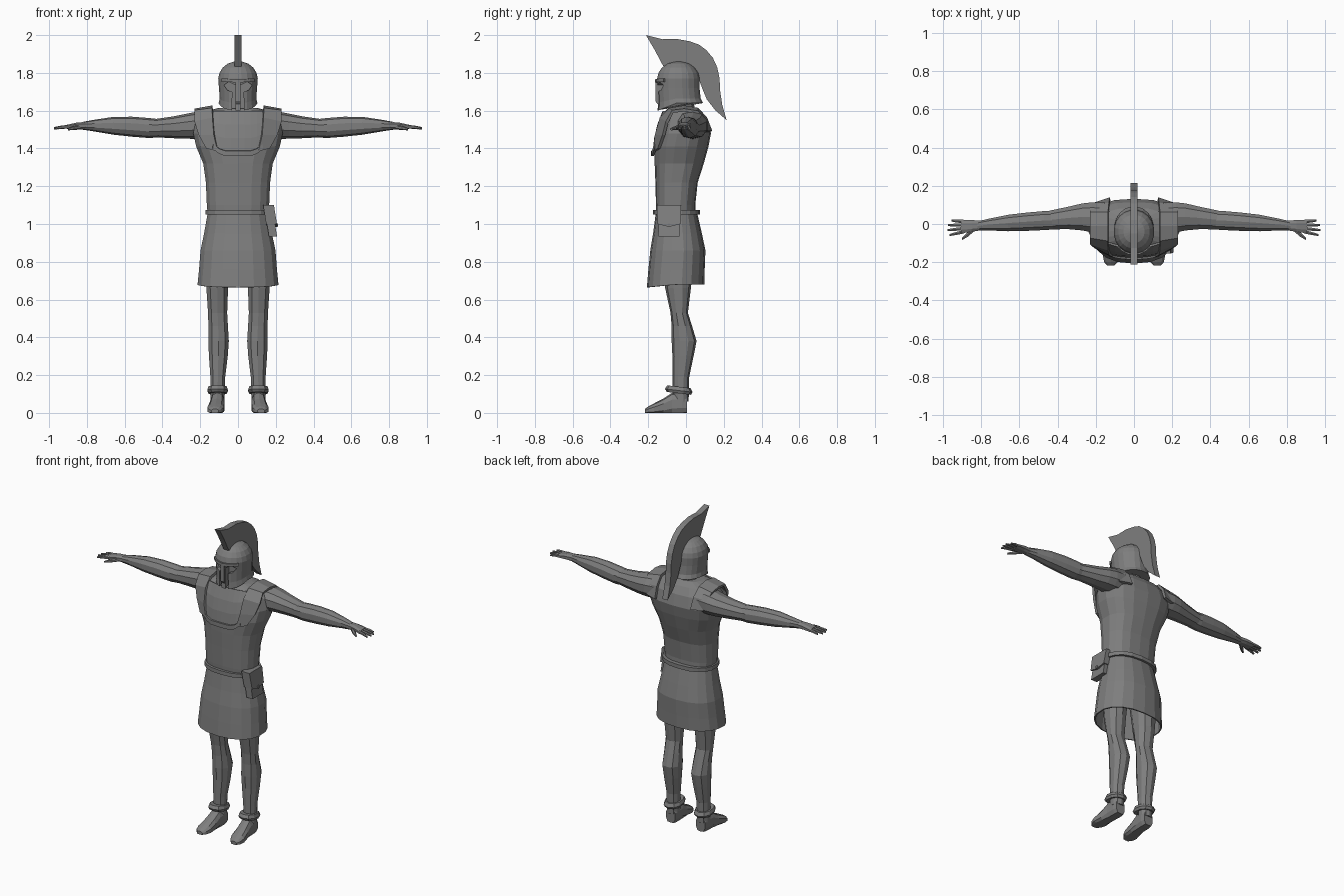
import bpy, bmesh, math
from mathutils import Vector

grey = bpy.data.materials.new("plain_grey")
grey.diffuse_color = (0.21, 0.21, 0.21, 1)


def finish(name, bm, mirror=False, solid=0):
    bmesh.ops.recalc_face_normals(bm, faces=bm.faces)
    me = bpy.data.meshes.new(name)
    bm.to_mesh(me)
    bm.free()
    me.materials.append(grey)
    ob = bpy.data.objects.new(name, me)
    bpy.context.collection.objects.link(ob)
    if solid:
        m = ob.modifiers.new("thickness", 'SOLIDIFY')
        m.thickness = solid
        m.offset = 0
    if mirror:
        m = ob.modifiers.new("mirror", 'MIRROR')
        m.use_axis = (True, False, False)
        m.use_mirror_merge = False
    return ob


def power(v, p):
    return math.copysign(abs(v) ** (2 / p), v)


def loft(name, axis, rings, n=8, p=2.0, mirror=False, caps=True, shift=None, solid=0):
    """Skin over rings (position, centre 1, centre 2, radius 1, radius 2)."""
    bm = bmesh.new()
    loops = []
    for t, c1, c2, r1, r2 in rings:
        loop = []
        for i in range(n):
            a = 2 * math.pi * (i + 0.5) / n
            u, v = c1 + r1 * power(math.cos(a), p), c2 + r2 * power(math.sin(a), p)
            co = {'x': (t, u, v), 'y': (u, t, v), 'z': (u, v, t)}[axis]
            loop.append(bm.verts.new(shift(Vector(co)) if shift else co))
        loops.append(loop)
    for a, b in zip(loops, loops[1:]):
        for i in range(n):
            j = (i + 1) % n
            bm.faces.new((a[i], a[j], b[j], b[i]))
    if caps:
        bm.faces.new(loops[0])
        bm.faces.new(loops[-1])
    return finish(name, bm, mirror, solid)


def sheet(name, rows, mirror=False, solid=0.012):
    """Thick sheet through a grid of points."""
    bm = bmesh.new()
    g = [[bm.verts.new(c) for c in row] for row in rows]
    for a, b in zip(g, g[1:]):
        for i in range(len(a) - 1):
            bm.faces.new((a[i], a[i + 1], b[i + 1], b[i]))
    return finish(name, bm, mirror, solid)


def prism(name, outline, x0, x1, lean=0, pivot=0, mirror=False):
    """Extrude a (y, z) outline along x; lean slides x with height."""
    bm = bmesh.new()
    ends = [[bm.verts.new((x + lean * (z - pivot), y, z)) for y, z in outline] for x in (x0, x1)]
    n = len(outline)
    for i in range(n):
        j = (i + 1) % n
        bm.faces.new((ends[0][i], ends[0][j], ends[1][j], ends[1][i]))
    for e in ends:
        bm.faces.new(e)
    return finish(name, bm, mirror)


def rect(y0, y1, z0, z1):
    return [(y0, z0), (y1, z0), (y1, z1), (y0, z1)]


# Torso: (height, centre x, centre y, half width, half depth)
TORSO = [(1.00, 0, -.05, .158, .103), (1.10, 0, -.055, .167, .104), (1.22, 0, -.05, .172, .112),
         (1.32, 0, -.036, .186, .130), (1.41, 0, -.024, .224, .143), (1.48, 0, -.010, .24, .142),
         (1.55, 0, -.010, .225, .125), (1.595, 0, -.015, .185, .10), (1.615, 0, -.02, .10, .07)]
loft("torso", 'z', TORSO, 18, 2.5)


def chest_y(x, z):
    """Front surface of the torso."""
    for a, b in zip(TORSO, TORSO[1:]):
        if a[0] <= z <= b[0]:
            f = (z - a[0]) / (b[0] - a[0])
            cy, rx, ry = (a[k] + f * (b[k] - a[k]) for k in (2, 3, 4))
            return cy - ry * max(0, 1 - (abs(x) / rx) ** 2.5) ** 0.4


# Chest plate with a raised lower rim
plate = []
for f, out in ((0, .013), (.1, .014), (.101, .005), (.4, .005), (.7, .005), (1, .004)):
    row = []
    for i in range(-4, 5):
        x = .033 * i
        low = 1.36 + (.04 if abs(i) == 4 else .012 if abs(i) == 3 else 0)
        z = low + f * (1.595 - low)
        row.append((x, chest_y(x, z) - out, z))
    plate.append(row)
sheet("chest_plate", plate)

# Shoulder straps: inner edge and outer edge from chest over to the back
strap = [((.105, -.168, 1.385), (.165, -.143, 1.40)), ((.125, -.158, 1.47), (.205, -.118, 1.47)),
         ((.133, -.132, 1.56), (.228, -.10, 1.54)), ((.135, -.085, 1.608), (.228, -.07, 1.596)),
         ((.135, -.01, 1.62), (.228, -.01, 1.603)), ((.135, .06, 1.608), (.228, .06, 1.592)),
         ((.13, .105, 1.56), (.222, .095, 1.55)), ((.125, .132, 1.49), (.205, .105, 1.49))]
sheet("shoulder_strap", strap, True, .016)


# Skirt with a hem that dips at the front, and belt
def hem(co):
    if co.z < .7:
        co.z -= .015 * max(0, -(co.y + .05) / .15)
    return co


loft("skirt", 'z', [(.68, 0, -.055, .213, .148), (.76, 0, -.05, .205, .145), (.86, 0, -.043, .197, .142),
                    (.95, 0, -.045, .178, .125), (1.05, 0, -.05, .160, .107)],
     18, 2.3, caps=False, shift=hem, solid=.008)
loft("belt", 'z', [(1.05, 0, -.05, .175, .125), (1.075, 0, -.05, .175, .125)], 18, 2.4)

# Belt pouch with flap and knob, leaning out at the bottom
prism("pouch", rect(-.145, -.035, .935, 1.09), .15, .193, -.16, 1.02)
prism("pouch_flap", [(-.15, 1.0), (-.09, .985), (-.03, 1.0), (-.025, 1.1), (-.155, 1.1)],
      .146, .203, -.16, 1.02)
loft("pouch_knob", 'x', [(.19, -.09, .995, .011, .011), (.213, -.09, .995, .009, .009)], 8)

# Neck and head
loft("neck", 'z', [(1.56, 0, -.02, .085, .075), (1.61, 0, -.02, .066, .066), (1.68, 0, -.03, .066, .066)], 10)


def cheek(co):
    if co.z < 1.7:
        co.z -= .04 * max(0, (-co.y - .05) / .1) * (1.7 - co.z) / .06
    return co


helmet = loft("helmet", 'z',
              [(1.64, 0, -.03, .104, .122), (1.665, 0, -.035, .098, .114), (1.72, 0, -.039, .102, .112),
               (1.77, 0, -.04, .106, .114), (1.80, 0, -.04, .099, .107), (1.828, 0, -.04, .082, .088),
               (1.849, 0, -.04, .055, .06), (1.86, 0, -.04, .02, .022)], 20, 2.1, shift=cheek)


# Face opening: eye holes and a slot on each side of the nose guard
def cut(outline):
    bm = bmesh.new()
    ends = [[bm.verts.new((x, y, z)) for x, z in outline] for y in (-.3, -.112)]
    n = len(outline)
    for i in range(n):
        j = (i + 1) % n
        bm.faces.new((ends[0][i], ends[0][j], ends[1][j], ends[1][i]))
    for e in ends:
        bm.faces.new(e)
    tool = finish("cutter", bm)
    tool.hide_render = True
    m = helmet.modifiers.new("cut", 'BOOLEAN')
    m.operation, m.object, m.solver = 'DIFFERENCE', tool, 'EXACT'
    bpy.context.view_layer.objects.active = helmet
    bpy.ops.object.modifier_apply(modifier="cut")
    bpy.data.objects.remove(tool)


for s in (1, -1):
    cut([(s * x, z) for x, z in ((.014, 1.55), (.032, 1.55), (.03, 1.70), (.055, 1.708),
                                 (.075, 1.735), (.05, 1.753), (.014, 1.735))])
# Raised brow and nose guard
sheet("brow_ridge", [[(x, -.04 - .118 * (1 - (x / .11) ** 2) ** .5, z + .10 * abs(x) - .5 * x * x)
                      for x in (-.085, -.06, -.03, 0, .03, .06, .085)] for z in (1.748, 1.765)], False, .01)
prism("nose_guard", [(-.148, 1.765), (-.16, 1.76), (-.162, 1.65), (-.152, 1.635), (-.142, 1.65)], -.012, .012)

# Tall crest
prism("crest", [(-.212, 2.0), (-.125, 1.978), (-.05, 1.98), (.02, 1.967), (.068, 1.95), (.108, 1.92),
                (.142, 1.88), (.165, 1.83), (.178, 1.77), (.18, 1.71), (.192, 1.63), (.215, 1.55),
                (.155, 1.602), (.11, 1.66), (.085, 1.72), (.06, 1.79), (.02, 1.83), (-.03, 1.85),
                (-.08, 1.845), (-.12, 1.835), (-.165, 1.92)], -.019, .019)

# Arms: (x, centre y, centre z, half depth, half height)
loft("upper_arm", 'x', [(.15, .03, 1.525, .085, .075), (.22, .035, 1.522, .082, .072),
                        (.27, .037, 1.518, .074, .066), (.34, .032, 1.512, .062, .058),
                        (.45, .02, 1.507, .05, .047)], 10, 2.2, True)
loft("forearm", 'x', [(.41, .02, 1.507, .05, .047), (.47, .018, 1.508, .052, .053),
                      (.56, .012, 1.515, .05, .053), (.66, .005, 1.52, .045, .047),
                      (.76, -.003, 1.521, .032, .031), (.82, -.01, 1.52, .025, .021)], 10, 2.2, True)
# Hands
loft("palm", 'x', [(.80, -.008, 1.52, .026, .021), (.85, -.01, 1.52, .033, .019),
                   (.905, -.013, 1.514, .038, .012)], 8, 2.5, True)
for i, (y0, y1, tip) in enumerate(((-.041, -.058, .965), (-.023, -.032, .975), (-.005, -.006, .974), (.013, .018, .955))):
    loft("finger_%d" % (i + 1), 'x', [(.89, y0, 1.515, .010, .010), (.93, (y0 + y1) / 2, 1.513, .009, .009),
                                      (tip, y1, 1.507, .006, .006)], 6, 2.2, True)
loft("thumb", 'x', [(.835, -.025, 1.513, .014, .012), (.87, -.055, 1.508, .014, .011),
                    (.90, -.078, 1.502, .007, .006)], 6, 2.2, True)

# Legs
loft("leg", 'z', [(.95, .095, -.05, .08, .085), (.75, .108, -.042, .066, .078), (.66, .11, -.042, .06, .068),
                  (.53, .108, -.036, .053, .046), (.46, .105, -.022, .054, .054), (.38, .103, -.01, .057, .066),
                  (.30, .104, -.016, .052, .056), (.19, .107, -.027, .041, .044), (.06, .108, -.028, .038, .042)],
     10, 2.2, True)


# Ankle cuffs, higher at the front
def tilt(co):
    co.z -= .12 * (co.y + .035)
    return co


loft("ankle_cuff", 'z', [(.103, .108, -.038, .05, .064), (.118, .108, -.038, .057, .073),
                         (.138, .108, -.038, .05, .062)], 10, 2.3, True, shift=tilt)


# Feet, flattened on the ground
def ground(co):
    co.z = max(0, co.z)
    return co


loft("foot", 'y', [(.005, .107, .045, .033, .05), (-.02, .107, .05, .038, .06), (-.075, .109, .046, .038, .06),
                   (-.12, .113, .03, .042, .046), (-.17, .118, .018, .046, .032), (-.20, .121, .012, .036, .022),
                   (-.217, .122, .008, .02, .013)], 10, 2.5, True, shift=ground)
